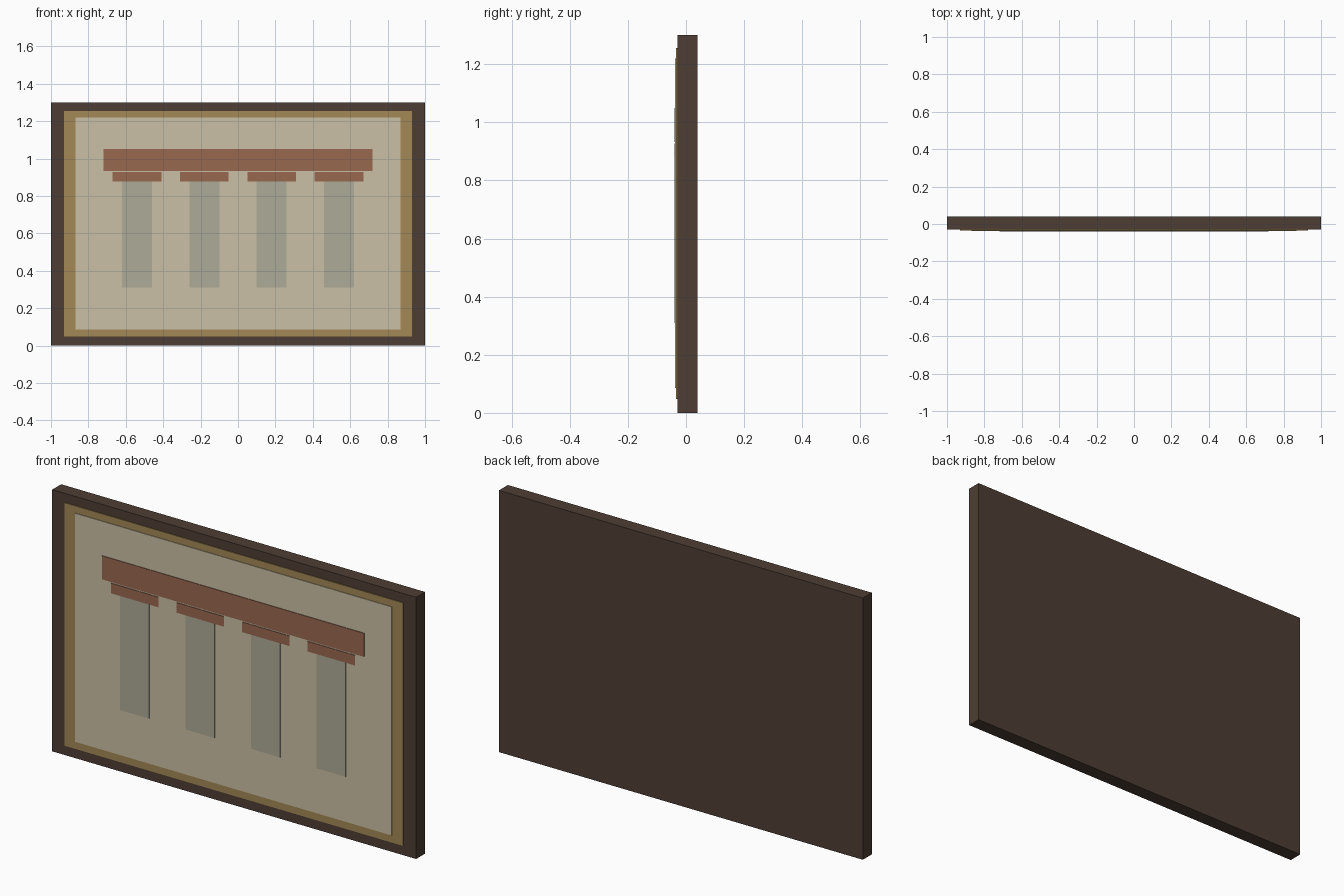
import bpy

if "Cube" in bpy.data.objects:
    bpy.data.objects.remove(bpy.data.objects["Cube"])


def material(name, rgb):
    m = bpy.data.materials.new(name)
    m.diffuse_color = (*rgb, 1)
    m.use_nodes = True
    m.node_tree.nodes["Principled BSDF"].inputs["Base Color"].default_value = m.diffuse_color
    return m


def box(name, x0, x1, y0, y1, z0, z1, mat):
    bpy.ops.mesh.primitive_cube_add(
        size=1, location=((x0 + x1) / 2, (y0 + y1) / 2, (z0 + z1) / 2))
    ob = bpy.context.object
    ob.name = name
    ob.scale = (x1 - x0, y1 - y0, z1 - z0)
    bpy.ops.object.transform_apply(location=False, rotation=False, scale=True)
    ob.data.materials.append(mat)
    return ob


wood = material("dark_wood", (0.076, 0.048, 0.033))
gold = material("dull_gold", (0.37, 0.25, 0.093))
cream = material("cream", (0.60, 0.53, 0.38))
clay = material("clay_red", (0.314, 0.138, 0.08))
stone = material("grey_stone", (0.42, 0.41, 0.31))

# Backing frame and the layered panels on its front
box("frame", -1, 1, -0.03, 0.04, 0, 1.3, wood)
box("gold_border", -0.93, 0.93, -0.034, -0.03, 0.048, 1.255, gold)
box("canvas", -0.87, 0.87, -0.037, -0.034, 0.085, 1.22, cream)

# Painted colonnade: lintel across four capped columns
box("lintel", -0.72, 0.72, -0.04, -0.037, 0.933, 1.05, clay)
for i in range(4):
    x = -0.54 + 0.36 * i
    box(f"column_{i + 1}", x - 0.08, x + 0.08, -0.04, -0.037, 0.31, 0.877, stone)
    box(f"capital_{i + 1}", x - 0.13, x + 0.13, -0.04, -0.037, 0.877, 0.927, clay)
